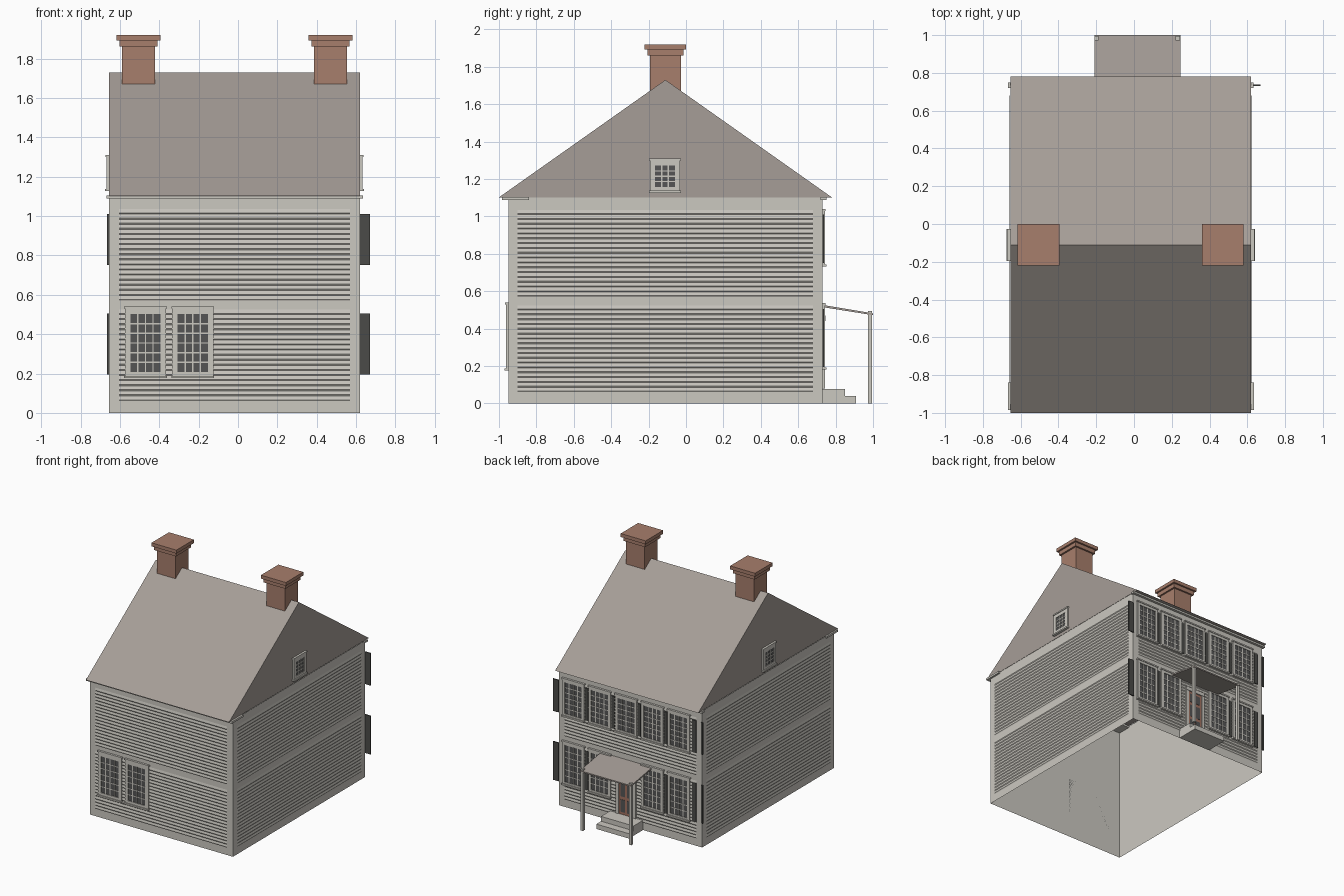
import bpy, bmesh
from mathutils import Vector

cube = bpy.data.objects.get("Cube")
if cube:
    bpy.data.objects.remove(cube, do_unlink=True)


def material(name, color):
    m = bpy.data.materials.new(name)
    m.use_nodes = True
    rgba = (*color, 1)
    m.diffuse_color = rgba
    m.node_tree.nodes["Principled BSDF"].inputs["Base Color"].default_value = rgba
    return m


PAINT = material("off_white_paint", (0.60, 0.58, 0.53))
ROOF = material("grey_roof", (0.38, 0.34, 0.31))
BRICK = material("red_brick", (0.39, 0.21, 0.15))
GLASS = material("dark_glass", (0.09, 0.09, 0.09))
SHUTTER = material("dark_shutter", (0.07, 0.07, 0.065))
DOOR = material("door_red", (0.36, 0.17, 0.12))

# House extents
X0, X1, Y0, Y1, TOP = -0.655, 0.62, -0.95, 0.73, 1.1


def place(side, w, z, d):
    """Point on a wall: w runs along the wall, d sticks out of it."""
    return Vector({"front": (w, Y0 - d, z), "back": (w, Y1 + d, z),
                   "left": (X1 + d, w, z), "right": (X0 - d, w, z)}[side])


def finish(name, bm, mat):
    mesh = bpy.data.meshes.new(name)
    bm.to_mesh(mesh)
    bm.free()
    mesh.materials.append(mat)
    ob = bpy.data.objects.new(name, mesh)
    bpy.context.collection.objects.link(ob)
    return ob


def add_box(bm, a, b):
    verts = bmesh.ops.create_cube(bm, size=1)["verts"]
    for v in verts:
        v.co = Vector([(p + q) / 2 + c * abs(q - p) for p, q, c in zip(a, b, v.co)])


def boxes(name, mat, items):
    bm = bmesh.new()
    for a, b in items:
        add_box(bm, a, b)
    return finish(name, bm, mat)


def wall_boxes(name, mat, side, items):
    """Items are (w0, w1, z0, z1, depth) measured from the wall face."""
    return boxes(name, mat, [(place(side, w0, z0, 0), place(side, w1, z1, d))
                             for w0, w1, z0, z1, d in items])


def prism(name, mat, profile, x0, x1):
    """Extrude a (y, z) profile along x."""
    bm = bmesh.new()
    face = bm.faces.new([bm.verts.new((x0, y, z)) for y, z in profile])
    ext = bmesh.ops.extrude_face_region(bm, geom=[face])["geom"]
    for v in ext:
        if isinstance(v, bmesh.types.BMVert):
            v.co.x = x1
    bmesh.ops.recalc_face_normals(bm, faces=bm.faces[:])
    return finish(name, bm, mat)


# Wall shell, open underneath
bm = bmesh.new()
add_box(bm, (X0, Y0, 0), (X1, Y1, TOP))
bmesh.ops.delete(bm, geom=[f for f in bm.faces if abs(f.normal.z) > 0.5], context="FACES_ONLY")
finish("walls", bm, PAINT)


# Overlapping boards between corner boards, base, belt and frieze
def siding(side, w0, w1, z0, z1, count=18):
    bm = bmesh.new()
    pitch = (z1 - z0) / count
    rows = []
    for i in range(count):
        z = z0 + i * pitch
        rows += [(0.001, z), (0.005, z + pitch * 0.25)]
    rows.append((0.001, z1))
    if side in ("back", "right"):
        w0, w1 = w1, w0
    pairs = [[bm.verts.new(place(side, w, z, d)) for w in (w0, w1)] for d, z in rows]
    for a, b in zip(pairs, pairs[1:]):
        bm.faces.new((a[0], a[1], b[1], b[0]))
    finish(side + "_siding", bm, PAINT)


for side in ("front", "back", "left", "right"):
    a, b = (X0, X1) if side in ("front", "back") else (Y0, Y1)
    for z0, z1 in ((0.06, 0.525), (0.57, 1.035)):
        siding(side, a + 0.05, b - 0.05, z0, z1)

# Gabled roof and eave boards
prism("roof", ROOF, [(-1.0, 1.102), (0.78, 1.102), (-0.11, 1.73)], X0, X1)
boxes("front_cornice", PAINT, [((X0 - 0.012, -0.985, 1.088), (X1 + 0.015, -0.84, 1.104))])
boxes("back_cornice", PAINT, [((X0 - 0.012, 0.72, 1.088), (X1 + 0.012, 0.75, 1.104))])

# Chimneys with two stepped caps
for name, x in (("right_chimney", -0.505), ("left_chimney", 0.47)):
    y = -0.11
    boxes(name, BRICK, [((x - r, y - r, z0), (x + r, y + r, z1)) for r, z0, z1 in
                        ((0.083, 1.6, 1.86), (0.097, 1.86, 1.892), (0.111, 1.892, 1.92))])


# Windows: glass plate, muntins, casing, cap and sill
def window(name, side, w, z0, z1, width, cols, rows, edge=0.028):
    h = width / 2
    g0, g1, b0, b1 = w - h + edge, w + h - edge, z0 + edge, z1 - edge * 1.3
    wall_boxes(name + "_glass", GLASS, side, [(g0, g1, b0, b1, 0.007)])
    parts = [(w - h, g0, z0, z1, 0.012), (g1, w + h, z0, z1, 0.012),
             (g0, g1, z0, b0, 0.012), (g0, g1, b1, z1, 0.012),
             (w - h - 0.004, w + h + 0.004, z0 - 0.004, z0 + 0.008, 0.021),
             (w - h - 0.004, w + h + 0.004, z1 - 0.008, z1 + 0.003, 0.017)]
    t = 0.0035
    for i in range(1, cols):
        c = g0 + (g1 - g0) * i / cols
        parts.append((c - t, c + t, b0, b1, 0.009))
    for i in range(1, rows):
        c = b0 + (b1 - b0) * i / rows
        parts.append((g0, g1, c - t, c + t, 0.0092))
    wall_boxes(name + "_frame", PAINT, side, parts)


for i, x in enumerate((-0.47, -0.23)):
    window(f"front_window_{i + 1}", "front", x, 0.18, 0.538, 0.21, 4, 6)
for side in ("left", "right"):
    window(side + "_attic_window", side, -0.112, 1.13, 1.308, 0.162, 3, 4)

MID, PITCH = 0.017, 0.235
for i in range(-2, 3):
    x = MID + i * PITCH
    window(f"upper_back_window_{i + 3}", "back", x, 0.735, 1.038, 0.195, 4, 6, 0.022)
    if i:
        window(f"lower_back_window_{i + 3}", "back", x, 0.185, 0.533, 0.195, 4, 6, 0.022)

# Shutters beside the back windows
for name, z0, z1 in (("lower", 0.195, 0.505), ("upper", 0.75, 1.01)):
    strips = [(0.62, 0.67), (-0.605, -0.57), (-0.665, -0.65)]
    for i in (-1.5, -0.5, 0.5, 1.5):
        if name == "upper" or abs(i) > 1:
            c = MID + i * PITCH
            strips.append((c - 0.013, c + 0.013))
    wall_boxes(name + "_shutters", SHUTTER, "back", [(a, b, z0, z1, 0.008) for a, b in strips])

# Back door with casing and panels
wall_boxes("door_casing", PAINT, "back", [(MID - 0.09, MID - 0.065, 0.08, 0.47, 0.014),
                                          (MID + 0.065, MID + 0.09, 0.08, 0.47, 0.014),
                                          (MID - 0.09, MID + 0.09, 0.44, 0.47, 0.016)])
wall_boxes("door", DOOR, "back", [(MID - 0.065, MID + 0.065, 0.08, 0.44, 0.008)])
wall_boxes("door_panels", GLASS, "back",
           [(MID + c - 0.021, MID + c + 0.021, z, z + h, 0.01)
            for c in (-0.029, 0.029) for z, h in ((0.1, 0.1), (0.225, 0.1), (0.35, 0.07))])

# Steps, porch posts and sloping porch roof
boxes("back_steps", PAINT, [((MID - 0.145, Y1, 0), (MID + 0.145, 0.85, 0.078)),
                            ((MID - 0.145, 0.85, 0), (MID + 0.145, 0.91, 0.039))])
for name, x in (("right_porch_post", -0.198), ("left_porch_post", 0.232)):
    boxes(name, PAINT, [((x - 0.011, 0.972, 0), (x + 0.011, 0.995, 0.495))])
prism("porch_roof", ROOF, [(Y1, 0.515), (1.0, 0.472), (1.0, 0.482), (Y1, 0.527)], -0.21, 0.245)
